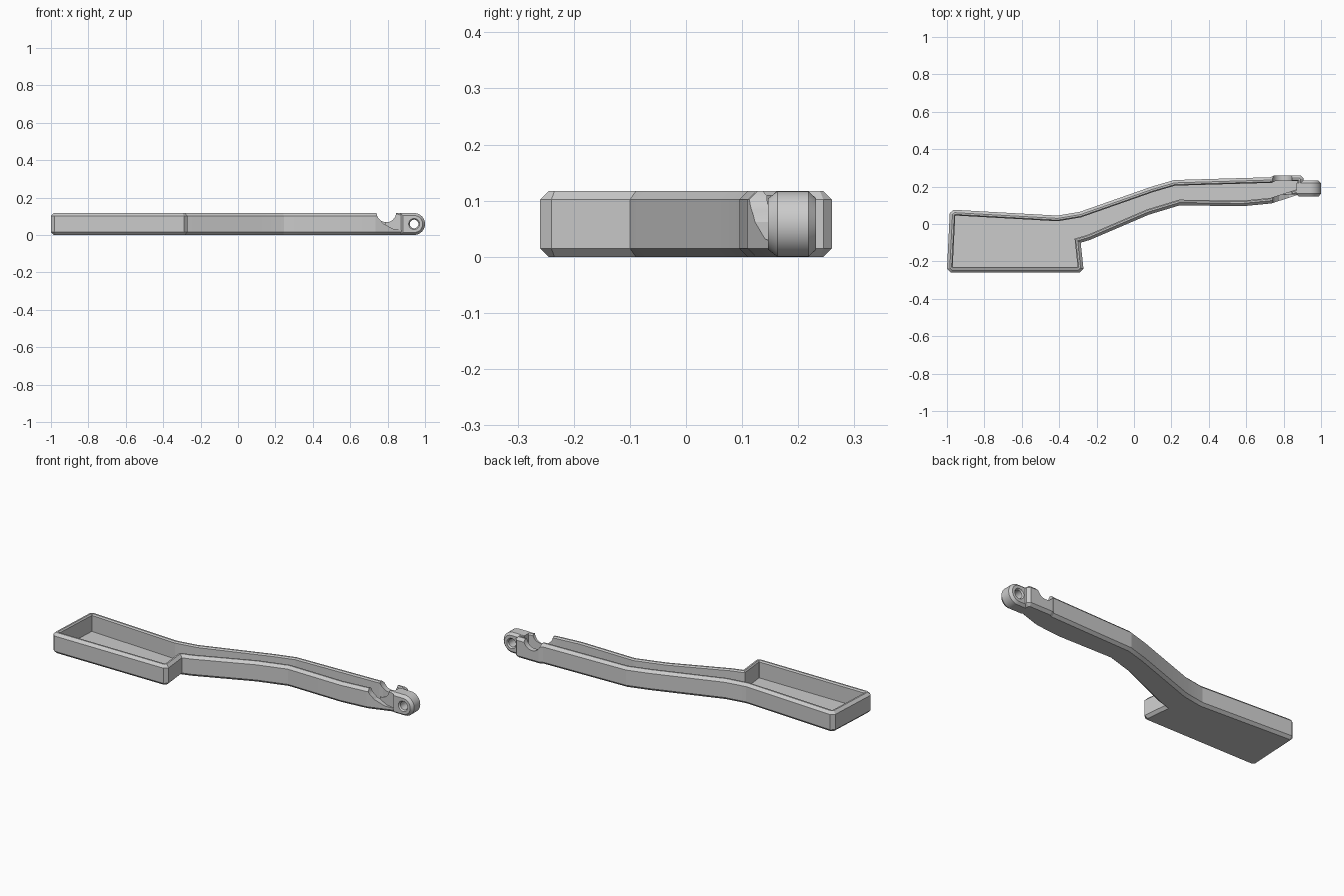
import bpy, bmesh, math
from mathutils import Vector

if "Cube" in bpy.data.objects:
    bpy.data.objects.remove(bpy.data.objects["Cube"])


def inset(pts, d):
    """Mitred inward offset of a counter-clockwise outline."""
    out, n = [], len(pts)
    for i in range(n):
        a, b, c = (Vector(pts[(i + k) % n]) for k in (-1, 0, 1))
        e1, e2 = (b - a).normalized(), (c - b).normalized()
        n1, n2 = Vector((-e1.y, e1.x)), Vector((-e2.y, e2.x))
        out.append(b + (n1 + n2) * (d / (1 + n1.dot(n2))))
    return out


def loft(name, loops, axis='Z'):
    """Skin a list of (outline, depth) loops and cap both ends."""
    bm = bmesh.new()
    rings = []
    for pts, h in loops:
        rings.append([bm.verts.new((p[0], p[1], h) if axis == 'Z' else (p[0], h, p[1])) for p in pts])
    for r, s in zip(rings, rings[1:]):
        for i in range(len(r)):
            j = (i + 1) % len(r)
            bm.faces.new((r[i], r[j], s[j], s[i]))
    bm.faces.new(rings[0][::-1])
    bm.faces.new(rings[-1])
    bmesh.ops.recalc_face_normals(bm, faces=bm.faces)
    me = bpy.data.meshes.new(name)
    bm.to_mesh(me)
    bm.free()
    ob = bpy.data.objects.new(name, me)
    bpy.context.collection.objects.link(ob)
    return ob


def circle(x, z, r, n=40):
    return [(x + r * math.cos(2 * math.pi * i / n), z + r * math.sin(2 * math.pi * i / n)) for i in range(n)]


def cut(target, cutter):
    m = target.modifiers.new("cut", 'BOOLEAN')
    m.operation, m.solver, m.object = 'DIFFERENCE', 'EXACT', cutter
    cutter.hide_render = True
    bpy.context.view_layer.objects.active = target
    bpy.ops.object.modifier_apply(modifier=m.name)
    bpy.data.objects.remove(cutter)


H, C = 0.117, 0.015

# Hollow tray with bent arm: chamfered shell, rim, inner wall and floor
outline = [(-0.98, -0.26), (-0.29, -0.26), (-0.27, -0.24), (-0.285, -0.10), (-0.235, -0.085),
           (0.08, 0.05), (0.245, 0.10), (0.58, 0.095), (0.735, 0.11), (0.905, 0.165),
           (0.905, 0.245), (0.89, 0.26), (0.75, 0.26), (0.73, 0.25), (0.215, 0.235),
           (0.095, 0.20), (-0.29, 0.065), (-0.41, 0.045), (-0.965, 0.076), (-0.985, 0.058),
           (-1.0, -0.24)]
body = loft("tray_and_arm", [
    (inset(outline, C), 0), (outline, C), (outline, H - C), (inset(outline, C), H),
    (inset(outline, 0.024), H), (inset(outline, 0.03), H - 0.008), (inset(outline, 0.03), 0.018)])

# Round notch across the arm end, and the scoop that lowers the front wall
cut(body, loft("notch_cutter", [(circle(0.793, 0.12, 0.052), 0.0), (circle(0.793, 0.12, 0.052), 0.4)], 'Y'))
scoop = [(0.735, 0.15), (0.745, 0.10), (0.775, 0.062), (0.83, 0.032), (0.92, 0.02), (0.92, 0.15)]
cut(body, loft("scoop_cutter", [(scoop, 0.0), (scoop, 0.158)], 'Y'))

# Hinge knuckle with chamfered edges and a countersunk pin hole
R, cx, cz = 0.0585, 0.9415, 0.0585
arc = [(cx + R * math.cos(a), cz + R * math.sin(a))
       for a in (math.radians(-90 + 180 * i / 24) for i in range(25))]
profile = arc + [(0.868, 2 * R), (0.868, 0)]
small = inset(profile, 0.013)
knuckle = loft("hinge_knuckle", [(small, 0.146), (profile, 0.163), (profile, 0.218), (small, 0.232)], 'Y')
cut(knuckle, loft("pin_cutter", [(circle(cx, cz, r), y) for r, y in
    ((0.034, 0.14), (0.023, 0.154), (0.023, 0.224), (0.034, 0.238))], 'Y'))

# Smooth rounded parts, keep chamfers crisp
for ob in (body, knuckle):
    bpy.ops.object.select_all(action='DESELECT')
    ob.select_set(True)
    bpy.context.view_layer.objects.active = ob
    bpy.ops.object.shade_smooth_by_angle(angle=math.radians(12))
